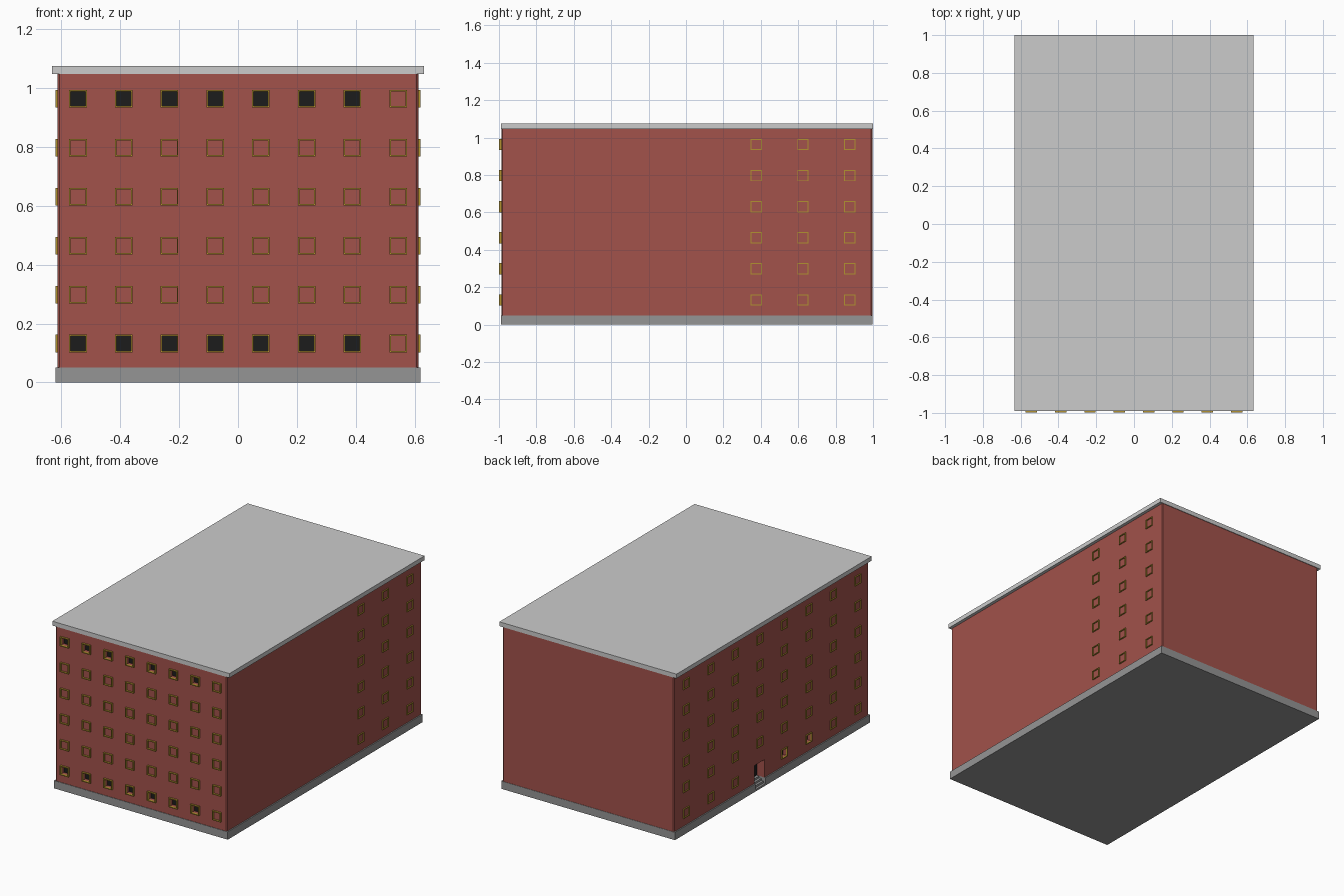
import bpy, bmesh
from mathutils import Vector

if "Cube" in bpy.data.objects:
    bpy.data.objects.remove(bpy.data.objects["Cube"])

def material(name, rgb):
    m = bpy.data.materials.new(name)
    m.diffuse_color = (*rgb, 1)
    m.use_nodes = True
    m.node_tree.nodes["Principled BSDF"].inputs["Base Color"].default_value = m.diffuse_color
    return m

BRICK = material("brick", (0.36, 0.085, 0.07))
STONE = material("dark_stone", (0.3, 0.3, 0.3))
GOLD = material("gold_trim", (0.45, 0.29, 0.03))
GLASS = material("dark_glass", (0.012, 0.012, 0.012))

def boxes(name, spans, mat=None, bevel=0):
    """One object made of axis-aligned boxes given as (low corner, high corner)."""
    bm = bmesh.new()
    for a, b in spans:
        lo = Vector([min(p) for p in zip(a, b)])
        hi = Vector([max(p) for p in zip(a, b)])
        vs = bmesh.ops.create_cube(bm, size=1)["verts"]
        for v in vs:
            v.co = Vector([(lo[i] + hi[i]) / 2 + v.co[i] * (hi[i] - lo[i]) for i in range(3)])
    if bevel:
        upright = [e for e in bm.edges
                   if abs(e.verts[0].co.z - e.verts[1].co.z) > 0.01]
        bmesh.ops.bevel(bm, geom=upright, offset=bevel, segments=1, affect='EDGES')
    me = bpy.data.meshes.new(name)
    bm.to_mesh(me)
    bm.free()
    ob = bpy.data.objects.new(name, me)
    bpy.context.collection.objects.link(ob)
    if mat:
        me.materials.append(mat)
    return ob

def cut(target, cutter):
    mod = target.modifiers.new("openings", 'BOOLEAN')
    mod.operation = 'DIFFERENCE'
    mod.solver = 'EXACT'
    mod.object = cutter
    cutter.hide_render = True
    cutter.hide_viewport = True

WX, Y0, Y1 = 0.612, -0.987, 0.996      # wall planes
ROWS = [0.132 + 0.1662 * r for r in range(6)]
R, T = 0.03, 0.005                     # window half size, trim width

# Each side maps (along, outward, up) to world coordinates
SIDES = {
    "front": lambda u, d, z: (u, Y0 - d, z),
    "right": lambda u, d, z: (WX + d, u, z),
    "left": lambda u, d, z: (-WX - d, u, z),
}
COLS = {
    "front": [-0.5435 + 0.1553 * i for i in range(8)],
    "right": [0.375, 0.625, 0.875],
    "left": [-0.875 + 0.25 * i for i in range(8)],
}
DEPTH = {"front": 0.012, "right": 0.007, "left": 0.007}
# Windows that are open recesses, as (column, row); the others are blind
OPEN = {
    "front": {(c, 5) for c in range(7)} | {(c, 0) for c in range(7)},
    "right": set(),
    "left": {(3, 0), (2, 0)},
}
DOOR = (4, 0)                          # the entrance replaces this left window
DY, DW, DH = COLS["left"][4], 0.05, 0.165

# Walls, plinth and roof slab
walls = boxes("walls", [((-WX, Y0, 0.045), (WX, Y1, 1.05))], BRICK, bevel=0.006)
plinth = boxes("plinth", [((-0.62, -0.99, 0), (0.62, 0.998, 0.05))], STONE)
boxes("roof_slab", [((-0.632, -0.99, 1.047), (0.632, 1.0, 1.075))])

# Window trim, recesses and glass
holes = []
for side, at in SIDES.items():
    trim, glass = [], []
    d = DEPTH[side]
    for c, u in enumerate(COLS[side]):
        for r, z in enumerate(ROWS):
            if side == "left" and (c, r) == DOOR:
                continue
            for s in (-1, 1):
                trim.append((at(u + s * R, -0.004, z - R), at(u + s * (R - T), d, z + R)))
                trim.append((at(u - R + T, -0.004, z + s * R), at(u + R - T, d, z + s * (R - T))))
            if (c, r) in OPEN[side]:
                q = R - T / 2
                holes.append((at(u - q, -0.03, z - q), at(u + q, 0.02, z + q)))
                glass.append((at(u - q, -0.034, z - q), at(u + q, -0.028, z + q)))
    boxes(side + "_window_trim", trim, GOLD)
    if glass:
        boxes(side + "_glass", glass, GLASS)

# Entrance recess with steps and a dark door
entrance = ((-0.7, DY - DW, -0.02), (-WX + 0.06, DY + DW, DH))
cut(walls, boxes("wall_cutter", holes + [entrance]))
cut(plinth, boxes("plinth_cutter", [entrance]))
boxes("entrance_steps", [((-0.62 + 0.015 * i, DY - DW, 0), (-WX + 0.06, DY + DW, 0.0125 * (i + 1)))
                         for i in range(4)], STONE)
boxes("entrance_door", [((-WX + 0.054, DY - DW, 0.05), (-WX + 0.062, DY + DW, DH))], GLASS)
